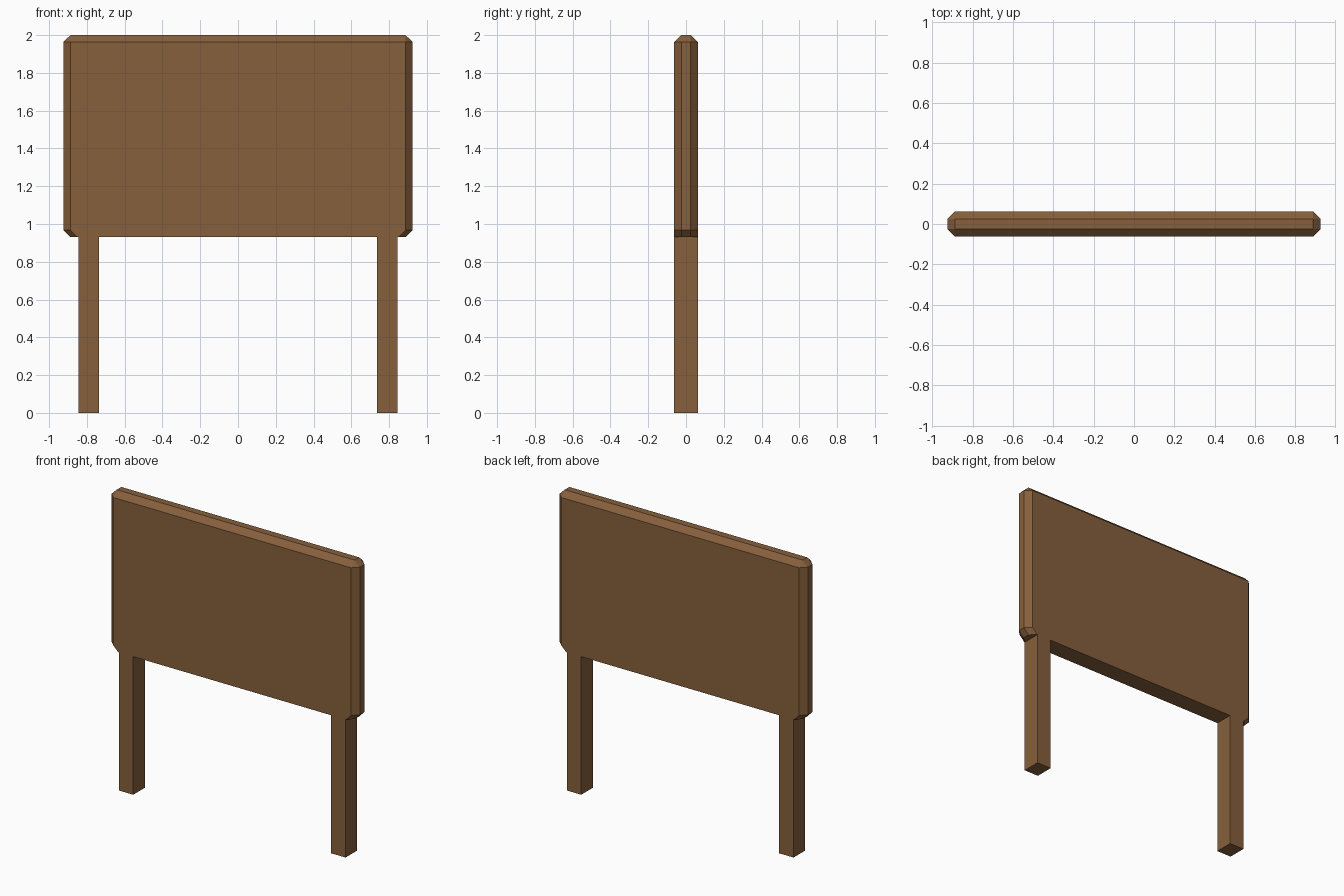
import bpy, bmesh
from mathutils import Matrix, Vector

if "Cube" in bpy.data.objects:
    bpy.data.objects.remove(bpy.data.objects["Cube"])

D = 0.0625            # half depth
wood = bpy.data.materials.new("wood")
wood.diffuse_color = (0.24, 0.115, 0.045, 1)
wood.use_nodes = True
wood.node_tree.nodes["Principled BSDF"].inputs["Base Color"].default_value = wood.diffuse_color


def finish(bm, name):
    bmesh.ops.recalc_face_normals(bm, faces=bm.faces)
    me = bpy.data.meshes.new(name)
    bm.to_mesh(me)
    bm.free()
    me.materials.append(wood)
    bpy.context.collection.objects.link(bpy.data.objects.new(name, me))


# Board: chamfered slab, outer rim profile plus front and back face outlines
rim = [(0.887, 2.0), (0.925, 1.963), (0.925, 0.968), (0.887, 0.93)]
face = [(0.887, 1.963), (0.887, 0.968), (0.849, 0.93)]
bm = bmesh.new()
for outline, depth in ((rim, 0.0245), (face, D)):
    for x, z in outline:
        for sx in (-1, 1):
            for sy in (-1, 1):
                bm.verts.new((sx * x, sy * depth, z))
bmesh.ops.convex_hull(bm, input=bm.verts)
bmesh.ops.dissolve_limit(bm, angle_limit=0.01, verts=bm.verts, edges=bm.edges)
finish(bm, "board")

# Legs: square posts flush with the board faces
for side, name in ((-1, "left_leg"), (1, "right_leg")):
    bm = bmesh.new()
    bmesh.ops.create_cube(bm, size=1, matrix=Matrix.LocRotScale(
        Vector((side * 0.791, 0, 0.465)), None, Vector((0.108, 2 * D, 0.93))))
    finish(bm, name)
